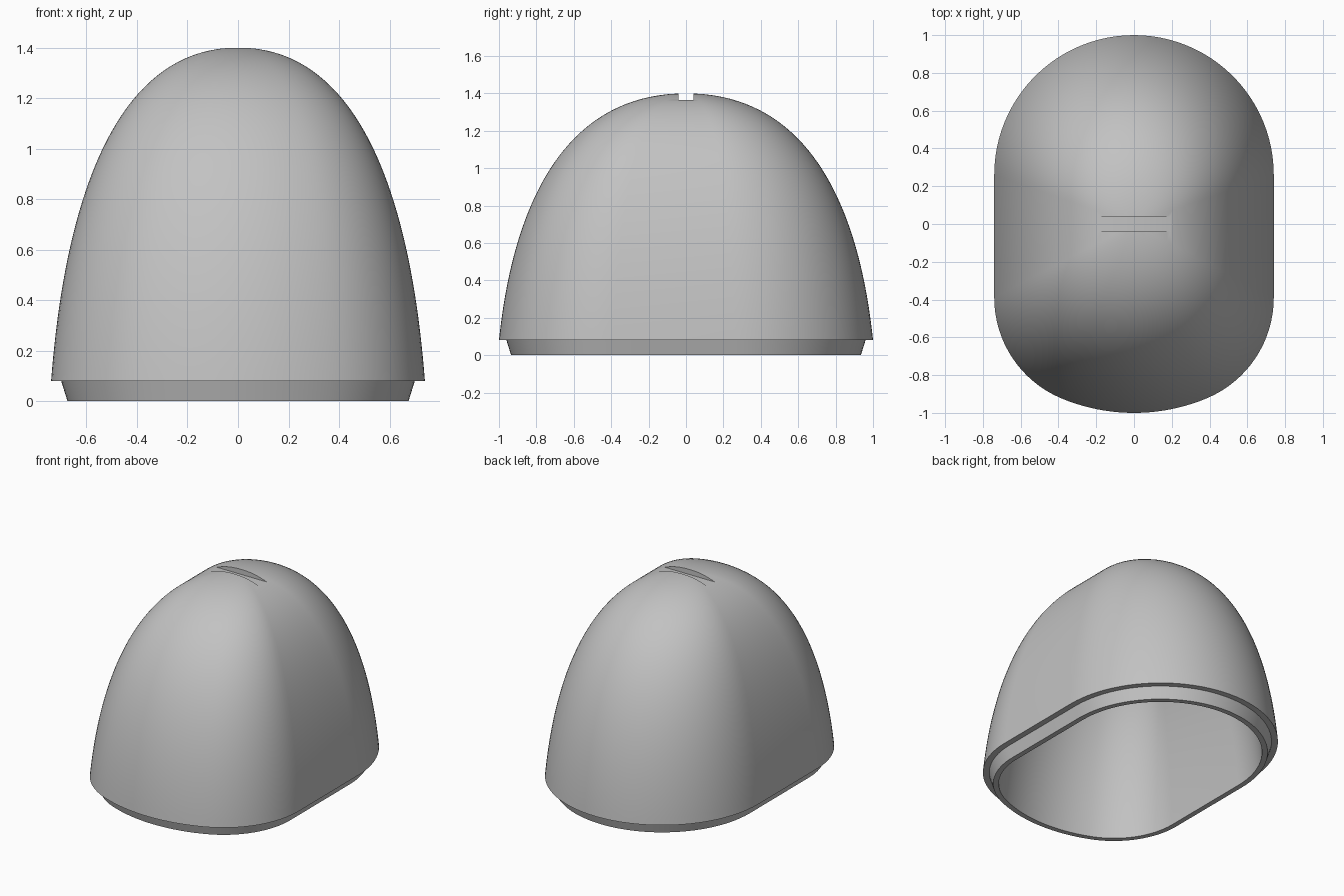
import bpy
import bmesh
import math

cube = bpy.data.objects.get("Cube")
if cube:
    bpy.data.objects.remove(cube, do_unlink=True)

grey = bpy.data.materials.new("light_grey")
grey.use_nodes = True
colour = (0.54, 0.54, 0.54, 1)
grey.diffuse_color = colour
grey.node_tree.nodes["Principled BSDF"].inputs["Base Color"].default_value = colour

HALF_WIDTH = 0.74
CORNER_Y = -0.39
CORNER_R = (1 - HALF_WIDTH ** 2 - CORNER_Y ** 2) / (2 * (1 - HALF_WIDTH))
CORNER_X = HALF_WIDTH - CORNER_R
BACK_Y = 1 - HALF_WIDTH


def arc(cx, cy, r, start, end, steps):
    angles = [start + (end - start) * i / steps for i in range(steps + 1)]
    return [(cx + r * math.cos(a), cy + r * math.sin(a)) for a in angles]


def outline(inset):
    """Plan outline: broad front arc, rounded corners, semicircular back."""
    join = math.atan2(CORNER_Y, CORNER_X)
    half = arc(0, 0, 1 - inset, -math.pi / 2, join, 10)
    half += arc(CORNER_X, CORNER_Y, CORNER_R - inset, join, 0, 16)[1:]
    half += arc(0, BACK_Y, HALF_WIDTH - inset, 0, math.pi / 2, 24)
    return half + [(-x, y) for x, y in half[-2:0:-1]]


def dome_profile(base, top, steps=40):
    """Curve of (scale, height) from the base edge up to just below the apex."""
    rise = base + (top - base) * 0.51
    points = []
    for i in range(steps):
        t = i / steps
        u = 1 - t
        a, b, c, d = u ** 3, 3 * u * u * t, 3 * u * t * t, t ** 3
        points.append((a + 0.93 * b + 0.68 * c, a * base + b * rise + (c + d) * top))
    return points


# Hollow shell: outer dome, ledge, tapered lip and inner cavity
OUTER_TOP, INNER_TOP, LEDGE = 1.4, 1.31, 0.08
sections = [(0, s, z) for s, z in reversed(dome_profile(LEDGE, OUTER_TOP))]
sections += [(0.04, 1, LEDGE), (0.065, 1, 0)]
sections += [(0.1, s, z) for s, z in dome_profile(0, INNER_TOP)]

bm = bmesh.new()
rings = [[bm.verts.new((x * s, y * s, z)) for x, y in outline(inset)]
         for inset, s, z in sections]
count = len(rings[0])
for upper, lower in zip(rings, rings[1:]):
    for i in range(count):
        j = (i + 1) % count
        bm.faces.new((upper[i], lower[i], lower[j], upper[j]))
for ring, top in ((rings[0], OUTER_TOP), (rings[-1], INNER_TOP)):
    apex = bm.verts.new((0, 0, top))
    for i in range(count):
        bm.faces.new((ring[i], ring[(i + 1) % count], apex))
bmesh.ops.recalc_face_normals(bm, faces=bm.faces)
mesh = bpy.data.meshes.new("domed_cover")
bm.to_mesh(mesh)
bm.free()
mesh.materials.append(grey)
cover = bpy.data.objects.new("domed_cover", mesh)
bpy.context.collection.objects.link(cover)

# Shallow slot across the crown
bpy.ops.mesh.primitive_cube_add(size=1, location=(0, 0, 1.464))
cutter = bpy.context.object
cutter.name = "slot_cutter"
cutter.scale = (0.4, 0.08, 0.2)
cutter.hide_render = True
cutter.data.materials.append(grey)

bpy.ops.object.select_all(action='DESELECT')
cover.select_set(True)
bpy.context.view_layer.objects.active = cover
cut = cover.modifiers.new("slot", 'BOOLEAN')
cut.operation = 'DIFFERENCE'
cut.solver = 'EXACT'
cut.object = cutter
bpy.ops.object.modifier_apply(modifier=cut.name)
bpy.data.objects.remove(cutter, do_unlink=True)
bpy.ops.object.shade_smooth_by_angle(angle=math.radians(30))
